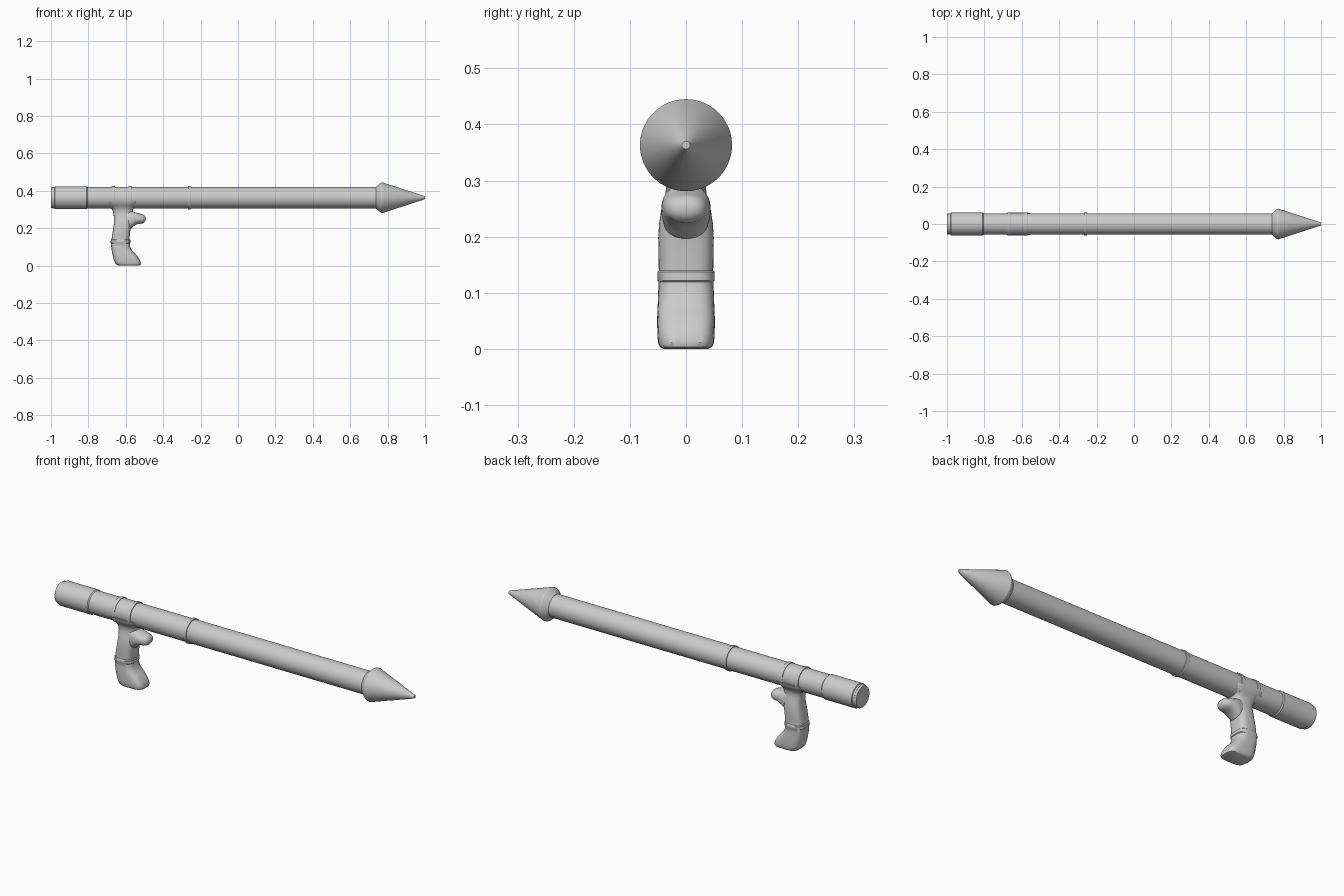
import bpy, bmesh, math

ZC = 0.363  # height of the tube axis


def finish(name, rings, angle=35):
    """Skin a list of equal-length vertex rings, cap both ends, shade."""
    bm = bmesh.new()
    loops = [[bm.verts.new(p) for p in ring] for ring in rings]
    n = len(loops[0])
    for a, b in zip(loops, loops[1:]):
        for i in range(n):
            j = (i + 1) % n
            bm.faces.new((a[i], a[j], b[j], b[i]))
    bm.faces.new(loops[0][::-1])
    bm.faces.new(loops[-1])
    bmesh.ops.recalc_face_normals(bm, faces=bm.faces)
    me = bpy.data.meshes.new(name)
    bm.to_mesh(me)
    bm.free()
    ob = bpy.data.objects.new(name, me)
    bpy.context.collection.objects.link(ob)
    bpy.ops.object.select_all(action='DESELECT')
    ob.select_set(True)
    bpy.context.view_layer.objects.active = ob
    bpy.ops.object.shade_smooth_by_angle(angle=math.radians(angle))
    return ob


def lathe(name, profile, n=64, angle=20):
    """Turn (x, radius) points around the tube axis."""
    turn = [2 * math.pi * i / n for i in range(n)]
    return finish(name, [[(x, r * math.cos(t), ZC + r * math.sin(t)) for t in turn]
                         for x, r in profile], angle)


def rounded(a, b, power, n=40):
    """Superellipse outline with half sizes a and b."""
    out = []
    for i in range(n):
        t = 2 * math.pi * i / n
        c, s = math.cos(t), math.sin(t)
        out.append((a * math.copysign(abs(c) ** (2 / power), c),
                    b * math.copysign(abs(s) ** (2 / power), s)))
    return out


# launch tube and its thicker rear section
lathe("tube", [(-0.99, 0.057), (0.75, 0.057)])
lathe("rear_sleeve", [(-1.0, 0.053), (-0.995, 0.056), (-0.98, 0.057), (-0.978, 0.061),
                      (-0.81, 0.061), (-0.805, 0.057)])

# raised bands
for name, x0, x1, r in [("rear_band", -0.675, -0.657, 0.062),
                        ("grip_band", -0.587, -0.569, 0.062),
                        ("middle_band", -0.268, -0.252, 0.062)]:
    lathe(name, [(x0, 0.056), (x0, r - 0.001), (x0 + 0.002, r),
                 (x1 - 0.002, r), (x1, r - 0.001), (x1, 0.056)])
lathe("mount_sleeve", [(-0.66, 0.0585), (-0.58, 0.0585)])

# pointed head
lathe("warhead", [(0.738, 0.058), (0.765, 0.081), (0.772, 0.082), (0.775, 0.081),
                  (0.997, 0.009), (1.0, 0.007)])

# pistol grip: z, rear x, front x, half width, corner power
grip = [
    (0.002, -0.635, -0.530, 0.040, 3.5),
    (0.005, -0.646, -0.521, 0.046, 3.5),
    (0.013, -0.656, -0.518, 0.050, 3.5),
    (0.030, -0.663, -0.524, 0.051, 3.5),
    (0.050, -0.668, -0.537, 0.0515, 3.5),
    (0.070, -0.673, -0.553, 0.051, 3.2),
    (0.088, -0.676, -0.570, 0.050, 3.2),
    (0.105, -0.678, -0.577, 0.0495, 3.2),
    (0.121, -0.678, -0.579, 0.049, 3.2),
    (0.124, -0.681, -0.576, 0.051, 3.2),
    (0.139, -0.680, -0.576, 0.051, 3.2),
    (0.142, -0.676, -0.580, 0.0485, 3.2),
    (0.170, -0.672, -0.578, 0.049, 3.2),
    (0.200, -0.667, -0.574, 0.0495, 3.0),
    (0.225, -0.664, -0.570, 0.048, 2.8),
    (0.250, -0.663, -0.566, 0.044, 2.6),
    (0.275, -0.665, -0.564, 0.037, 2.5),
    (0.295, -0.670, -0.562, 0.035, 2.5),
    (0.310, -0.678, -0.557, 0.040, 2.7),
    (0.325, -0.688, -0.549, 0.050, 3.5),
    (0.335, -0.695, -0.541, 0.058, 5.0),
    (0.350, -0.697, -0.538, 0.061, 6.0),
]
finish("pistol_grip", [[((x0 + x1) / 2 + u, v, z) for u, v in rounded((x1 - x0) / 2, w, p)]
                       for z, x0, x1, w, p in grip], 40)

# trigger bump: x, centre z, half height, half width
trigger = [
    (-0.610, 0.243, 0.062, 0.036),
    (-0.580, 0.244, 0.052, 0.042),
    (-0.565, 0.248, 0.044, 0.044),
    (-0.550, 0.251, 0.034, 0.043),
    (-0.530, 0.251, 0.028, 0.040),
    (-0.512, 0.250, 0.025, 0.036),
    (-0.502, 0.250, 0.020, 0.030),
    (-0.496, 0.250, 0.012, 0.021),
    (-0.494, 0.250, 0.004, 0.010),
]
finish("trigger", [[(x, u, zc + v) for u, v in rounded(w, h, 2.3)]
                   for x, zc, h, w in trigger], 50)

# rest exactly on the ground
for ob in bpy.data.objects:
    if ob.name == "pistol_grip":
        ob.location.z = -0.002
